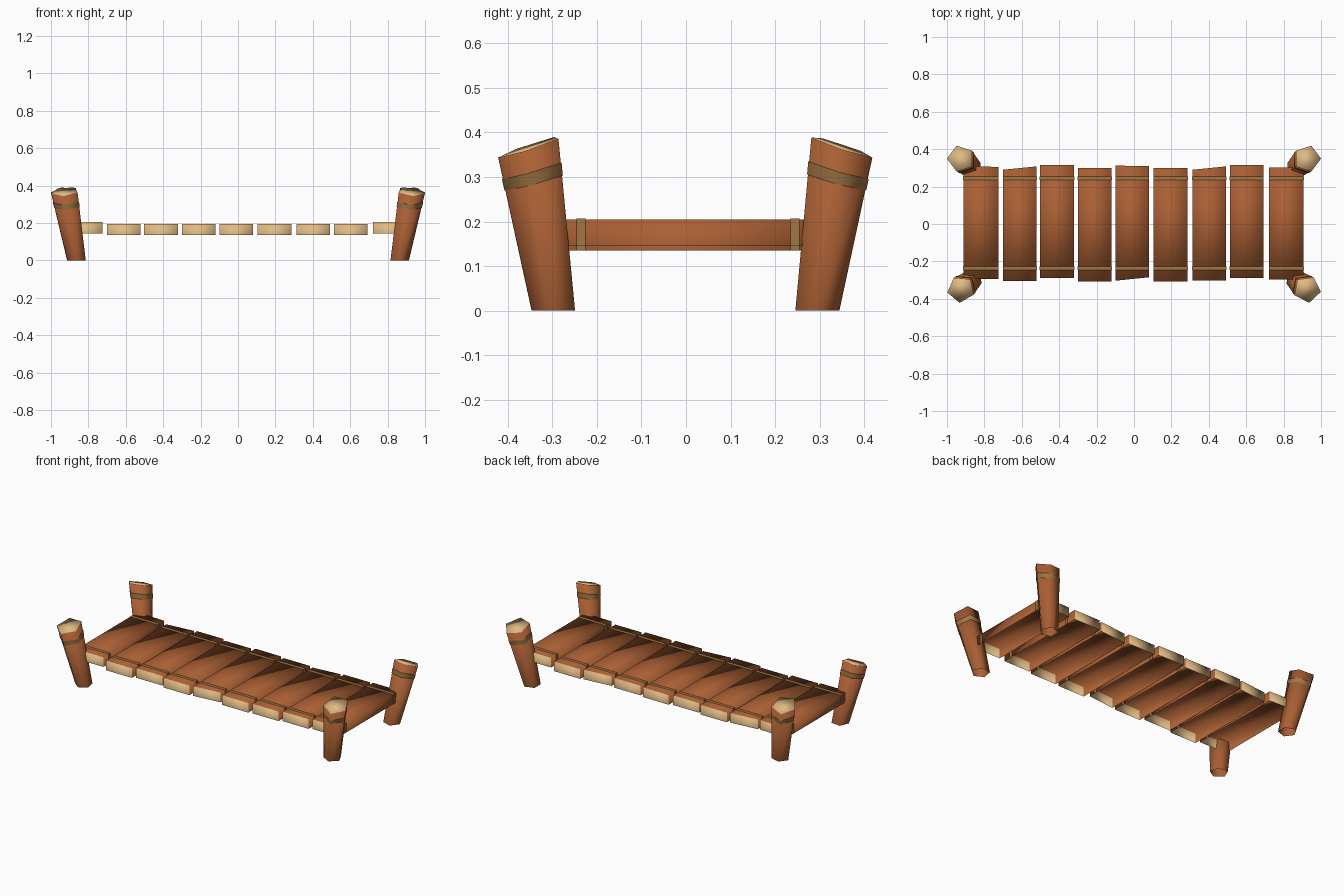
import bpy
import math
from mathutils import Vector

if "Cube" in bpy.data.objects:
    bpy.data.objects.remove(bpy.data.objects["Cube"])


def material(name, rgb):
    m = bpy.data.materials.new(name)
    m.diffuse_color = (*rgb, 1)
    m.use_nodes = True
    m.node_tree.nodes["Principled BSDF"].inputs["Base Color"].default_value = m.diffuse_color
    return m


BARK = material("brown wood", (0.40, 0.115, 0.034))
CUT = material("pale cut wood", (0.74, 0.49, 0.23))
BAND = material("dull tan band", (0.36, 0.18, 0.06))


def build(name, verts, faces, slots):
    """Smooth-shaded mesh with one material slot number per face."""
    me = bpy.data.meshes.new(name)
    me.from_pydata(verts, [], faces)
    for m in (BARK, CUT, BAND):
        me.materials.append(m)
    for p, s in zip(me.polygons, slots):
        p.material_index = s
        p.use_smooth = True
    ob = bpy.data.objects.new(name, me)
    bpy.context.collection.objects.link(ob)
    return ob


def plank(name, x0, x1, f0, f1, b0, b1, z0):
    """Board open underneath: brown top and sides, pale ends, two painted bands."""
    z1 = z0 + 0.06
    foot = [(x0, f0), (x1, f0 if f1 is None else f1), (x1, b1), (x0, b0)]
    verts = [(x, y, z) for z in (z0, z1) for x, y in foot]
    faces = [(4, 5, 6, 7), (0, 1, 5, 4), (1, 2, 6, 5), (2, 3, 7, 6), (3, 0, 4, 7)]
    slots = [0, 1, 0, 1, 0]
    # thin painted bands wrapped over the board near each end
    e = 0.0015
    profile = [(x0 - e, z0), (x0 - e, z1 + e), (x1 + e, z1 + e), (x1 + e, z0)]
    for y in (-0.236, 0.245):
        for (ax, az), (bx, bz) in zip(profile, profile[1:]):
            n = len(verts)
            verts += [(ax, y - 0.01, az), (bx, y - 0.01, bz),
                      (bx, y + 0.01, bz), (ax, y + 0.01, az)]
            faces.append((n, n + 1, n + 2, n + 3))
            slots.append(2)
    build(name, verts, faces, slots)


# deck boards: left x, right x, front y (left, right), back y (left, right), underside z
boards = [
    (-0.912, -0.725, -0.295, -0.295, 0.31, 0.305, 0.145),
    (-0.70, -0.52, -0.305, -0.305, 0.29, 0.308, 0.135),
    (-0.503, -0.32, -0.29, -0.29, 0.315, 0.315, 0.135),
    (-0.30, -0.12, -0.308, -0.308, 0.30, 0.30, 0.135),
    (-0.098, 0.08, -0.303, -0.285, 0.312, 0.31, 0.135),
    (0.105, 0.287, -0.308, -0.308, 0.30, 0.30, 0.135),
    (0.312, 0.492, -0.303, -0.303, 0.29, 0.308, 0.135),
    (0.512, 0.692, -0.29, -0.29, 0.315, 0.315, 0.135),
    (0.722, 0.907, -0.297, -0.297, 0.302, 0.302, 0.145),
]
for i, b in enumerate(boards):
    plank(f"deck_board_{i + 1}", *b)


def post(name, sx, sy, turn):
    """Five-sided post leaning outwards, wider at its slanted pale top."""
    low, high = [], []
    for k in range(5):
        a = math.radians(turn + 72 * k)
        c, s = math.cos(a), math.sin(a)
        low.append(Vector((sx * 0.862 + 0.052 * c, sy * 0.295 + 0.052 * s, 0)))
        high.append(Vector((sx * 0.926 + 0.074 * c, sy * 0.35 + 0.072 * s,
                            0.368 - 0.33 * 0.072 * s * sy - 0.08 * 0.074 * c * sx)))
    lo_mid, hi_mid = sum(low, Vector()) / 5, sum(high, Vector()) / 5

    def ring(t):  # slightly enlarged slice of the post
        m = lo_mid.lerp(hi_mid, t)
        return [m + (p.lerp(q, t) - m) * 1.03 for p, q in zip(low, high)]

    verts = low + high + ring(0.785) + ring(0.86)
    faces, slots = [tuple(range(5, 10))], [1]
    for base, slot in ((0, 0), (10, 2)):
        for k in range(5):
            j = (k + 1) % 5
            faces.append((base + k, base + j, base + 5 + j, base + 5 + k))
            slots.append(slot)
    build(name, verts, faces, slots)


# corner posts
post("back_left_post", -1, 1, 180)
post("back_right_post", 1, 1, 0)
post("front_left_post", -1, -1, 193)
post("front_right_post", 1, -1, -10)
